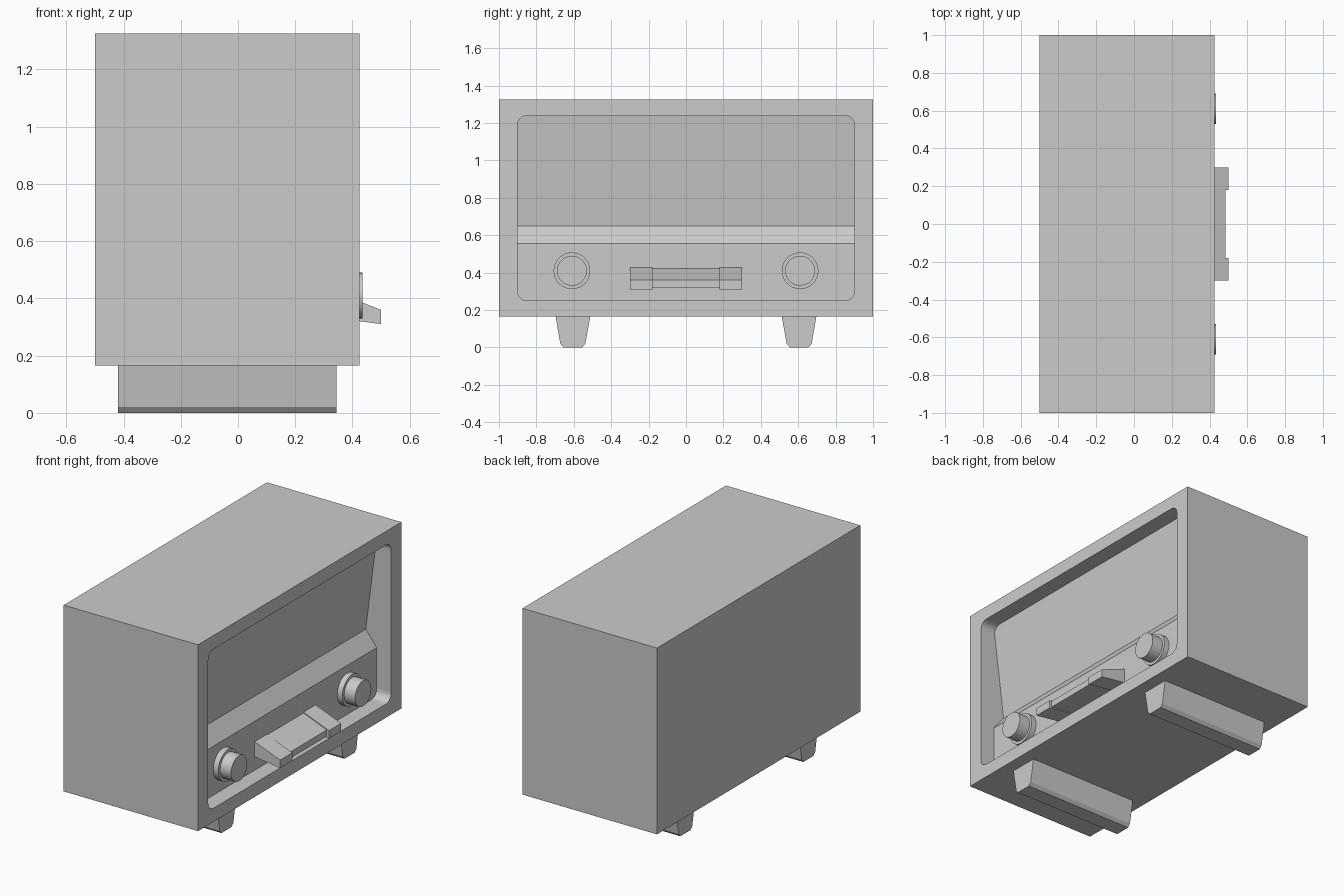
import bpy, bmesh, math
from mathutils import Matrix

if "Cube" in bpy.data.objects:
    bpy.data.objects.remove(bpy.data.objects["Cube"])


def make_object(name, bm):
    bmesh.ops.recalc_face_normals(bm, faces=bm.faces)
    mesh = bpy.data.meshes.new(name)
    bm.to_mesh(mesh)
    bm.free()
    obj = bpy.data.objects.new(name, mesh)
    bpy.context.collection.objects.link(obj)
    return obj


def prism(points, axis, start, end):
    """Extrude a closed profile: (x, z) along y, or (y, z) along x."""
    bm = bmesh.new()
    place = (lambda p: (p[0], start, p[1])) if axis == 'y' else (lambda p: (start, p[0], p[1]))
    face = bm.faces.new([bm.verts.new(place(p)) for p in points])
    new = bmesh.ops.extrude_face_region(bm, geom=[face])['geom']
    step = (0, end - start, 0) if axis == 'y' else (end - start, 0, 0)
    bmesh.ops.translate(bm, vec=step, verts=[g for g in new if isinstance(g, bmesh.types.BMVert)])
    return bm


# Cabinet block
cabinet = make_object("cabinet", prism(
    [(-0.5, 0.165), (0.425, 0.165), (0.425, 1.325), (-0.5, 1.325)], 'y', -1, 1))

# Recess with slanted upper panel, sloped ledge and lower control panel
recess = prism([(0.6, 0.25), (0.325, 0.25), (0.325, 0.555), (0.25, 0.65),
                (0.325, 1.24), (0.6, 1.24)], 'y', -0.9, 0.9)
corners = []
for e in recess.edges:
    a, b = (v.co for v in e.verts)
    if abs(a.y - b.y) < 1e-5 and abs(a.z - b.z) < 1e-5:
        corners.append(e)
bmesh.ops.bevel(recess, geom=corners, offset=0.05, segments=5, profile=0.5, affect='EDGES')
cutter = make_object("recess_cutter", recess)
cutter.hide_render = True

cut = cabinet.modifiers.new("recess", 'BOOLEAN')
cut.operation = 'DIFFERENCE'
cut.solver = 'EXACT'
cut.object = cutter
bpy.context.view_layer.objects.active = cabinet
bpy.ops.object.modifier_apply(modifier=cut.name)
bpy.data.objects.remove(cutter)

# Stepped knobs and tapered runner feet, one of each per side
for side, label in ((-1, "left"), (1, "right")):
    bm = bmesh.new()
    for radius, x0, x1 in ((0.098, 0.32, 0.36), (0.08, 0.35, 0.435)):
        bmesh.ops.create_cone(
            bm, cap_ends=True, segments=32, radius1=radius, radius2=radius, depth=x1 - x0,
            matrix=Matrix.Translation(((x0 + x1) / 2, side * 0.61, 0.41))
            @ Matrix.Rotation(math.pi / 2, 4, 'Y'))
    knob = make_object(label + "_knob", bm)
    bpy.ops.object.select_all(action='DESELECT')
    knob.select_set(True)
    bpy.context.view_layer.objects.active = knob
    bpy.ops.object.shade_smooth_by_angle(angle=math.radians(35))

    foot = [(0.697, 0.165), (0.672, 0.02), (0.655, 0), (0.555, 0), (0.538, 0.02), (0.512, 0.165)]
    make_object(label + "_foot", prism([(side * y, z) for y, z in foot], 'x', -0.42, 0.345))

    # Longer end key of the button bar
    make_object(label + "_end_key", prism(
        [(0.32, 0.43), (0.5, 0.36), (0.5, 0.31), (0.32, 0.335)], 'y', side * 0.18, side * 0.3))

# Shorter centre key between the end keys
make_object("centre_key", prism(
    [(0.32, 0.425), (0.485, 0.36), (0.485, 0.32), (0.32, 0.34)], 'y', -0.18, 0.18))
